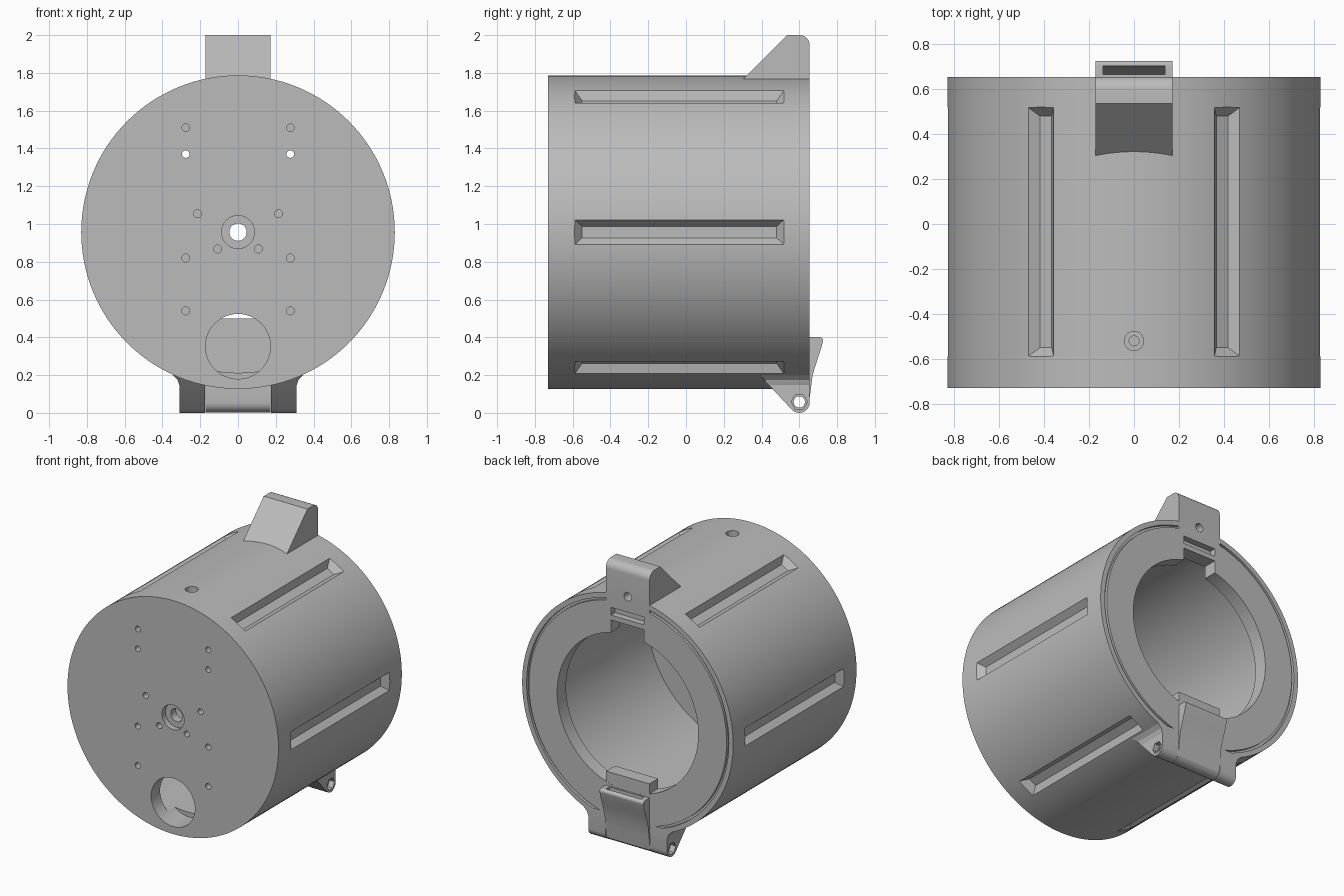
import bpy, bmesh, math
from mathutils import Matrix, Vector

if "Cube" in bpy.data.objects:
    bpy.data.objects.remove(bpy.data.objects["Cube"])

R, ZC = 0.83, 0.957          # drum radius and axis height
FRONT, BACK = -0.73, 0.655   # drum ends

grey = bpy.data.materials.new("light_grey")
grey.use_nodes = True
grey.diffuse_color = (0.5, 0.5, 0.5, 1)
grey.node_tree.nodes["Principled BSDF"].inputs["Base Color"].default_value = (0.5, 0.5, 0.5, 1)


def make(name, bm):
    bmesh.ops.recalc_face_normals(bm, faces=bm.faces)
    mesh = bpy.data.meshes.new(name)
    bm.to_mesh(mesh)
    bm.free()
    mesh.materials.append(grey)
    ob = bpy.data.objects.new(name, mesh)
    bpy.context.collection.objects.link(ob)
    return ob


def box(name, lo, hi):
    bm = bmesh.new()
    bmesh.ops.create_cube(bm, size=1)
    lo, hi = Vector(lo), Vector(hi)
    for v in bm.verts:
        v.co = (lo + hi) / 2 + v.co * (hi - lo)
    return make(name, bm)


def prism(name, profile, x0, x1):
    """Extrude a (y, z) profile along x."""
    bm = bmesh.new()
    face = bm.faces.new([bm.verts.new((x0, y, z)) for y, z in profile])
    out = bmesh.ops.extrude_face_region(bm, geom=[face])
    moved = [g for g in out["geom"] if isinstance(g, bmesh.types.BMVert)]
    bmesh.ops.translate(bm, verts=moved, vec=(x1 - x0, 0, 0))
    return make(name, bm)


def rod(name, centre, radius, length, axis, sides=32):
    bm = bmesh.new()
    turn = {"x": Matrix.Rotation(math.pi / 2, 4, "Y"),
            "y": Matrix.Rotation(math.pi / 2, 4, "X"), "z": Matrix()}[axis]
    bmesh.ops.create_cone(bm, cap_ends=True, segments=sides, radius1=radius, radius2=radius,
                          depth=length, matrix=Matrix.Translation(centre) @ turn)
    return make(name, bm)


def cut(target, cutter, op="DIFFERENCE"):
    mod = target.modifiers.new("cut", "BOOLEAN")
    mod.operation, mod.solver, mod.object = op, "EXACT", cutter
    bpy.context.view_layer.objects.active = target
    bpy.ops.object.modifier_apply(modifier=mod.name)
    bpy.data.objects.remove(cutter)


def arc(cy, cz, r, a0, a1, n=8):
    return [(cy + r * math.cos(math.radians(a0 + (a1 - a0) * i / n)),
             cz + r * math.sin(math.radians(a0 + (a1 - a0) * i / n))) for i in range(n + 1)]


# Drum: hollow revolved shell with a rear lip and a seal groove
profile = [(0, FRONT), (R, FRONT), (R, BACK), (0.795, BACK), (0.795, 0.635), (0.778, 0.635),
           (0.778, BACK), (0.555, BACK), (0.555, 0.555), (0.745, 0.555), (0.745, -0.63), (0, -0.63)]
bm = bmesh.new()
verts = [bm.verts.new((r, y, ZC)) for r, y in profile]
edges = [bm.edges.new(pair) for pair in zip(verts, verts[1:])]
bmesh.ops.spin(bm, geom=verts + edges, cent=(0, 0, ZC), axis=(0, 1, 0),
               angle=2 * math.pi, steps=128)
bmesh.ops.remove_doubles(bm, verts=bm.verts, dist=0.0001)
drum = make("drum", bm)

# Flat block on the bottom of the lip
cut(drum, box("lip_block", (-0.17, 0.555, 0.3), (0.17, 0.654, 0.5)), "UNION")

# Six tapered grip slots around the side
for i in range(6):
    bm = bmesh.new()
    bmesh.ops.create_cube(bm, size=2)
    for v in bm.verts:
        outer = v.co.x > 0
        v.co = Vector((0.87 if outer else 0.785, v.co.y * (0.59 if outer else 0.515) - 0.035,
                       v.co.z * (0.1 if outer else 0.03)))
    bmesh.ops.transform(bm, verts=bm.verts, matrix=Matrix.Translation((0, 0, ZC)) @
                        Matrix.Rotation(i * math.pi / 3, 4, "Y"))
    cut(drum, make("slot_cutter", bm))

# Front plate holes: large port, centre bore with recess, screw holes
cut(drum, rod("port", (0, -0.7, 0.352), 0.172, 0.3, "y", 64))
cut(drum, rod("recess", (0, FRONT, ZC), 0.087, 0.08, "y", 48))
cut(drum, rod("bore", (0, -0.7, ZC), 0.046, 0.3, "y"))
for s in (-1, 1):
    for z in (1.51, 1.37):
        cut(drum, rod("through_hole", (s * 0.277, -0.7, z), 0.02, 0.3, "y", 20))
    for x, z in ((0.277, 0.82), (0.277, 0.54), (0.215, 1.054), (0.108, 0.868)):
        cut(drum, rod("blind_hole", (s * x, FRONT, z), 0.021, 0.1, "y", 20))

# Countersunk hole on top
cut(drum, rod("top_recess", (0, -0.52, ZC + R), 0.043, 0.08, "z"))
cut(drum, rod("top_bore", (0, -0.52, ZC + R), 0.022, 0.3, "z", 20))

# Catch notches in the top of the lip
cut(drum, box("notch", (-0.13, 0.61, 1.62), (0.13, 0.7, 1.675)))
cut(drum, box("lip_notch", (-0.13, 0.5, 1.4), (0.13, 0.7, 1.585)))

# Top catch: sloped gusset and upright plate with a screw hole
gusset = prism("top_gusset", [(0.28, 1.745), (0.535, 2.0), (0.56, 2.0), (0.56, 1.745)], -0.172, 0.172)
plate = prism("top_catch_plate", [(0.56, 1.71), (0.56, 2.0)] + arc(0.6, 1.945, 0.055, 90, 0)
              + [(BACK, 1.71)], -0.172, 0.172)
cut(plate, rod("screw_hole", (0, BACK, 1.785), 0.03, 0.14, "y", 24))
cut(drum, rod("screw_hole", (0, BACK, 1.785), 0.03, 0.14, "y", 24))

# Bottom hinge brackets with flared outer sides and pin holes
side = [(0.38, 0.21)] + arc(0.6, 0.055, 0.055, 225, 360) + [(BACK, 0.21)]
brackets = []
for s, name in ((-1, "right_hinge_bracket"), (1, "left_hinge_bracket")):
    b = prism(name, side, s * 0.174, s * 0.31)
    cut(b, rod("pin_hole", (s * 0.25, 0.6, 0.058), 0.03, 0.4, "x", 24))
    cut(b, rod("nut_pocket", (s * 0.31, 0.6, 0.058), 0.043, 0.08, "x", 6))
    # Small flare where the bracket meets the drum
    bm = bmesh.new()
    bm.faces.new([bm.verts.new((s * x, 0.42, z)) for x, z in
                  ((0.3, 0.13), (0.312, 0.15), (0.32, 0.175), (0.345, 0.2), (0.3, 0.2))])
    out = bmesh.ops.extrude_face_region(bm, geom=bm.faces[:])
    for g in out["geom"]:
        if isinstance(g, bmesh.types.BMVert):
            g.co.y = BACK
    for v in bm.verts:
        if v.co.y < 0.5:
            v.co.y = 0.59 - v.co.z
    flare = make(name + "_flare", bm)
    brackets += [b, flare]

# Latch: barrel and arm ending in a hooked tip with a finger pocket
latch = prism("latch", arc(0.6, 0.056, 0.055, 180, 330) + [
    (0.66, 0.12), (0.67, 0.2), (0.695, 0.28), (0.715, 0.34)] + arc(0.708, 0.383, 0.018, -20, 90, 6)
    + [(0.652, 0.401), (0.63, 0.16), (0.545, 0.145)], -0.172, 0.172)
cut(latch, prism("pocket", [(0.665, 0.45), (0.702, 0.45), (0.702, 0.385), (0.665, 0.25)], -0.137, 0.137))
cut(latch, rod("pin_hole", (0, 0.6, 0.058), 0.03, 0.6, "x", 24))

# Smooth curved faces, keep edges sharp
for ob in [drum, gusset, plate, latch] + brackets:
    bpy.ops.object.select_all(action="DESELECT")
    ob.select_set(True)
    bpy.context.view_layer.objects.active = ob
    bpy.ops.object.shade_smooth_by_angle(angle=math.radians(25))
